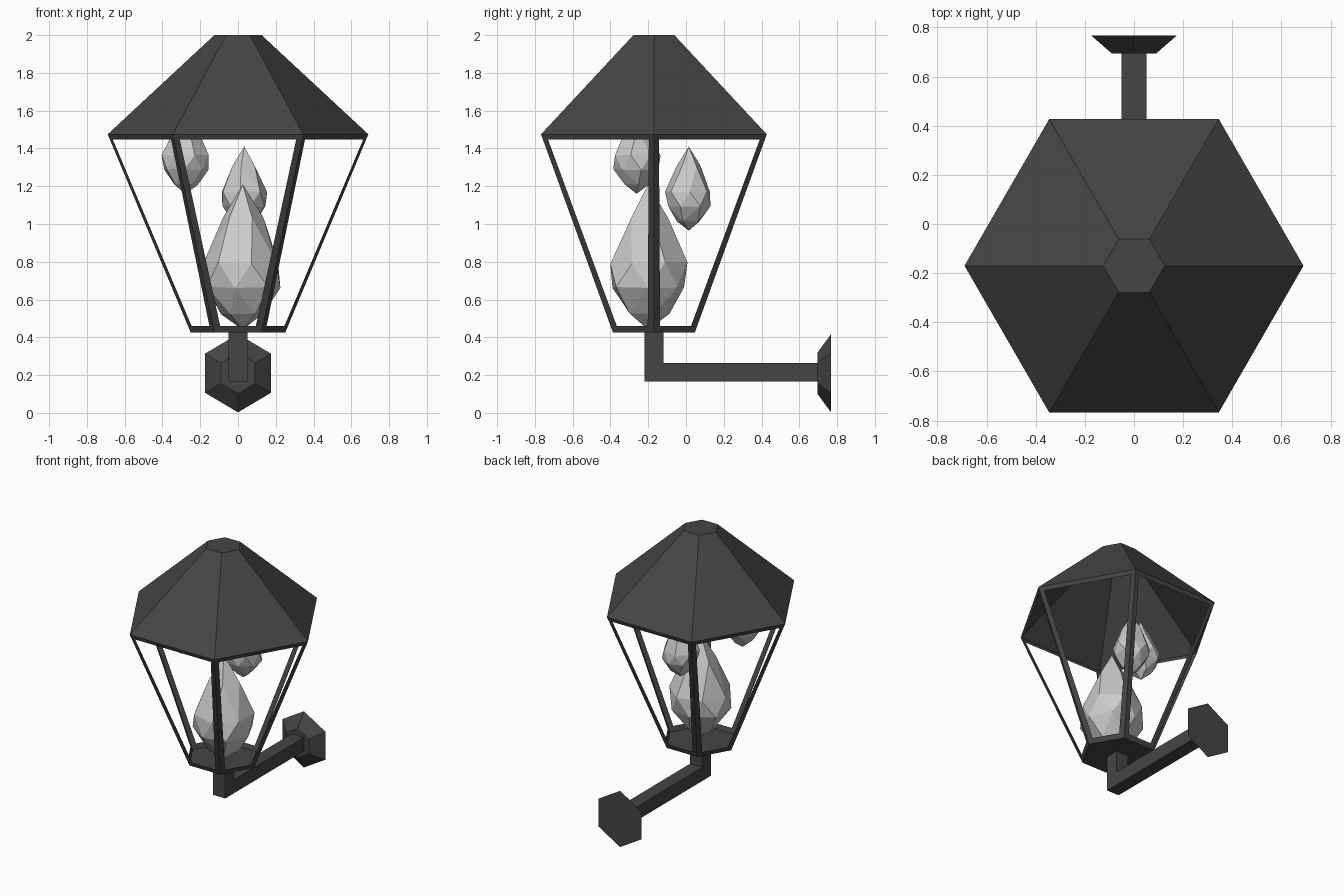
import bpy, bmesh, math, random
from mathutils import Vector

if "Cube" in bpy.data.objects:
    bpy.data.objects.remove(bpy.data.objects["Cube"])

random.seed(4)
CY = -0.17  # lantern axis in y

dark = bpy.data.materials.new("dark_metal")
dark.diffuse_color = (0.06, 0.06, 0.06, 1)
dark.use_nodes = True
dark.node_tree.nodes["Principled BSDF"].inputs["Base Color"].default_value = dark.diffuse_color


def finish(name, bm, mat=None, loc=(0, 0, 0)):
    bmesh.ops.recalc_face_normals(bm, faces=bm.faces)
    me = bpy.data.meshes.new(name)
    bm.to_mesh(me)
    bm.free()
    ob = bpy.data.objects.new(name, me)
    ob.location = loc
    bpy.context.collection.objects.link(ob)
    if mat:
        me.materials.append(mat)
    return ob


def ring(bm, n, r, z, turn=0.0, jitter=0.0):
    verts = []
    for i in range(n):
        a = turn + 2 * math.pi * i / n
        k = r * (1 + random.uniform(-jitter, jitter))
        h = z + random.uniform(-jitter, jitter) * 0.4 * r
        verts.append(bm.verts.new((k * math.cos(a), k * math.sin(a), h)))
    return verts


def bridge(bm, a, b):
    n = len(a)
    return [bm.faces.new((a[i], a[(i + 1) % n], b[(i + 1) % n], b[i])) for i in range(n)]


# Lantern body: hexagonal shell with floor, open windows and hollow roof
bm = bmesh.new()
base, eave, top = ring(bm, 6, 0.25, 0.425), ring(bm, 6, 0.69, 1.475), ring(bm, 6, 0.125, 2.0)
sides = bridge(bm, base, eave)
bridge(bm, eave, top)
bm.faces.new(base)
bm.faces.new(top)
bmesh.ops.recalc_face_normals(bm, faces=bm.faces)
bmesh.ops.inset_individual(bm, faces=sides, thickness=0.048)
bmesh.ops.delete(bm, geom=sides, context='FACES')
finish("lantern_body", bm, dark, (0, CY, 0))

# L-shaped bracket arm: side profile (y, z) extruded across x
profile = [(-0.22, 0.425), (-0.22, 0.165), (0.70, 0.165),
           (0.70, 0.265), (-0.12, 0.265), (-0.12, 0.425)]
bm = bmesh.new()
left = [bm.verts.new((-0.05, y, z)) for y, z in profile]
right = [bm.verts.new((0.05, y, z)) for y, z in profile]
bridge(bm, left, right)
bm.faces.new(left)
bm.faces.new(right)
finish("bracket_arm", bm, dark)

# Hexagonal wall mount, flared towards the wall
bm = bmesh.new()
inner, outer = ring(bm, 6, 0.108, 0.695), ring(bm, 6, 0.207, 0.768)
bridge(bm, inner, outer)
bm.faces.new(inner)
bm.faces.new(outer)
for v in bm.verts:
    x, y, z = v.co
    v.co = Vector((y * 0.975, z, x + 0.21))
finish("wall_mount", bm, dark)


# Faceted teardrop crystals: convex hull of jittered rings
def crystal(name, loc, radius, height, turn):
    bm = bmesh.new()
    bm.verts.new((0, 0, 0))
    bm.verts.new((0, 0, height))
    for n, r, h, off in ((5, 0.55, 0.11, 0.3), (7, 0.98, 0.29, 0.0),
                         (7, 1.0, 0.46, 0.45), (5, 0.52, 0.77, 0.2)):
        ring(bm, n, r * radius, h * height, turn + off, 0.06)
    hull = bmesh.ops.convex_hull(bm, input=bm.verts)
    spare = [v for v in bm.verts if not v.link_faces]
    bmesh.ops.delete(bm, geom=spare, context='VERTS')
    finish(name, bm, None, loc)


crystal("large_crystal", (0.025, -0.20, 0.44), 0.21, 0.77, 0.0)
crystal("upper_crystal_back", (0.033, 0.015, 0.965), 0.122, 0.445, 0.5)
crystal("upper_crystal_left", (-0.28, -0.262, 1.16), 0.122, 0.445, 1.1)
